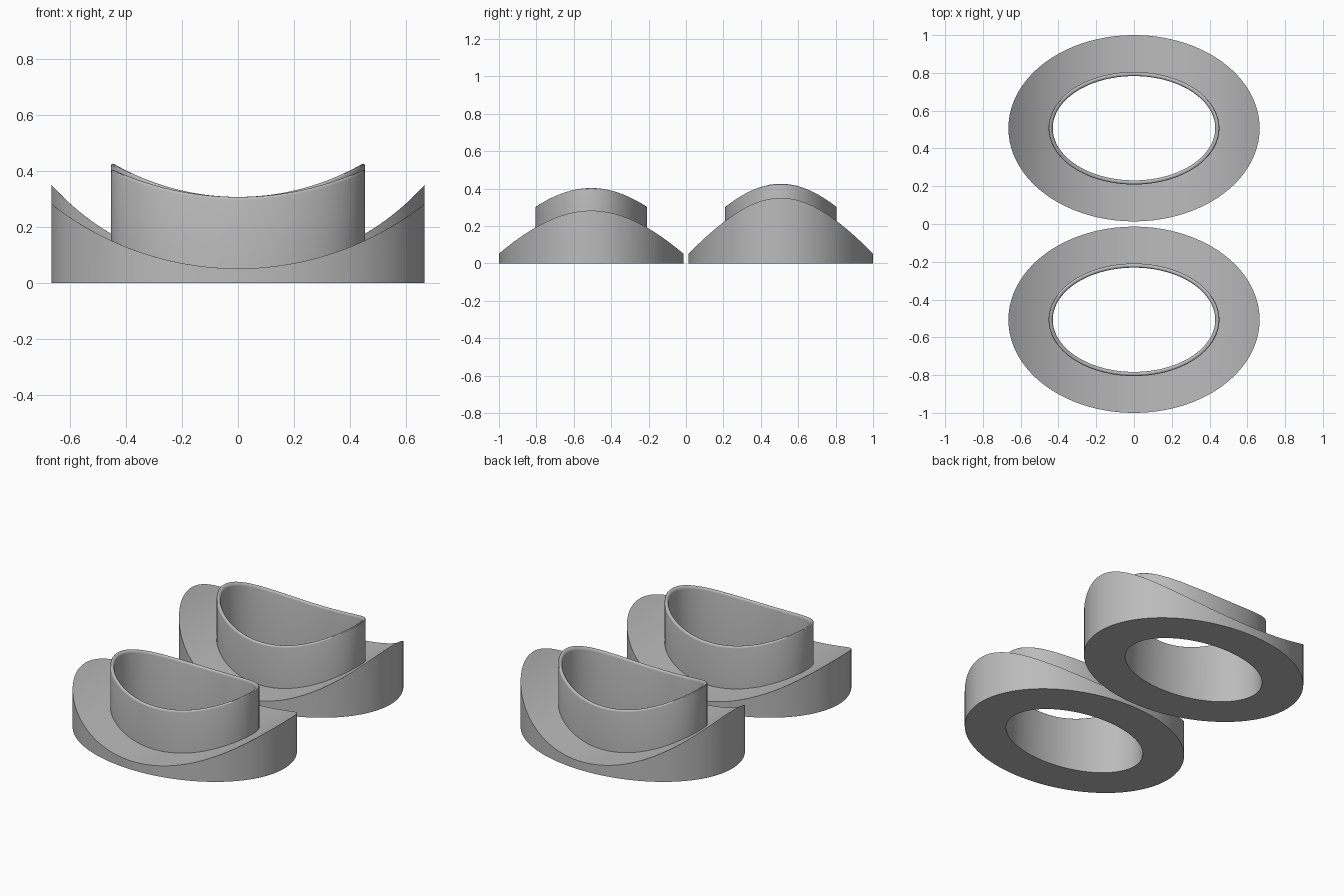
import bpy, bmesh
from math import sin, cos, pi, sqrt, radians

if "Cube" in bpy.data.objects:
    bpy.data.objects.remove(bpy.data.objects["Cube"], do_unlink=True)

SEG = 160
FLOOR = 0.052          # lowest height of the saddle surface
COLLAR = 0.255         # collar height above the saddle
FLANGE = (0.665, 0.493)
WALL = (0.452, 0.298)
RIM = 0.011            # radius of the rounded rim

grey = bpy.data.materials.new("grey")
grey.use_nodes = True
grey.diffuse_color = (0.5, 0.5, 0.5, 1)
grey.node_tree.nodes["Principled BSDF"].inputs["Base Color"].default_value = (0.5, 0.5, 0.5, 1)


def saddle_ring(name, y_centre, radius):
    """Oval flange and collar whose tops follow a cylinder lying along y."""
    def saddle(x):
        return FLOOR + radius - sqrt(radius ** 2 - x ** 2)

    # Cross-section loops: half width, half depth, height above saddle (None = floor)
    loops = [(*FLANGE, None)]
    steps = 8
    for i in range(steps + 1):
        t = i / steps
        loops.append((FLANGE[0] + (WALL[0] - FLANGE[0]) * t,
                      FLANGE[1] + (WALL[1] - FLANGE[1]) * t, 0))
    for i in range(9):
        a = pi * i / 8
        inset = RIM * (1 - cos(a))
        loops.append((WALL[0] - inset, WALL[1] - inset, COLLAR - RIM + RIM * sin(a)))
    loops.append((WALL[0] - 2 * RIM, WALL[1] - 2 * RIM, None))

    bm = bmesh.new()
    rings = []
    for rx, ry, h in loops:
        ring = []
        for k in range(SEG):
            a = 2 * pi * k / SEG
            x = rx * cos(a)
            z = 0 if h is None else saddle(x) + h
            ring.append(bm.verts.new((x, ry * sin(a), z)))
        rings.append(ring)
    # Skin neighbouring loops; the last joins the first to form the underside
    for i, ring in enumerate(rings):
        after = rings[(i + 1) % len(rings)]
        for k in range(SEG):
            n = (k + 1) % SEG
            bm.faces.new((ring[k], ring[n], after[n], after[k]))
    bmesh.ops.recalc_face_normals(bm, faces=bm.faces)

    mesh = bpy.data.meshes.new(name)
    bm.to_mesh(mesh)
    bm.free()
    mesh.materials.append(grey)
    obj = bpy.data.objects.new(name, mesh)
    obj.location.y = y_centre
    bpy.context.collection.objects.link(obj)
    bpy.ops.object.select_all(action="DESELECT")
    obj.select_set(True)
    bpy.context.view_layer.objects.active = obj
    bpy.ops.object.shade_smooth_by_angle(angle=radians(30))


# Shallow saddle in front, tighter saddle behind
saddle_ring("front_saddle_ring", -0.507, 1.076)
saddle_ring("back_saddle_ring", 0.507, 0.891)
